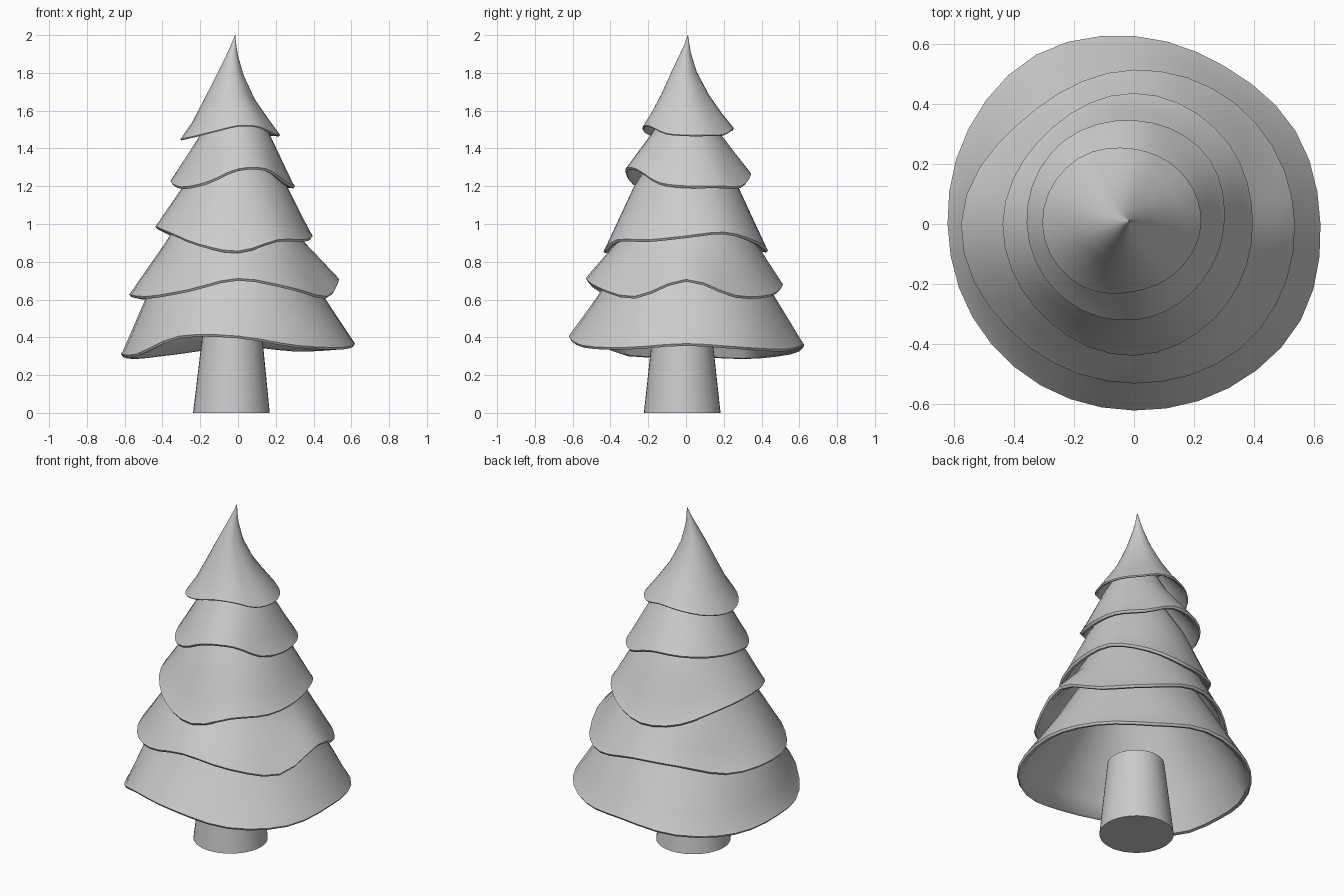
import bpy, bmesh, math

if "Cube" in bpy.data.objects:
    bpy.data.objects.remove(bpy.data.objects["Cube"])

SEG = 36


def cyclic(vals, a):
    """Smooth cyclic interpolation of evenly spaced values around the circle."""
    n = len(vals)
    u = a / (2 * math.pi) * n
    i = int(math.floor(u))
    t = u - i
    p0, p1, p2, p3 = (vals[(i + k) % n] for k in (-1, 0, 1, 2))
    return p1 + 0.5 * t * (p2 - p0 + t * (2 * p0 - 5 * p1 + 4 * p2 - p3
                                          + t * (3 * (p1 - p2) + p3 - p0)))


def loft(name, rings):
    """Skin a list of rings and cap both ends; a ring is angle -> (x, y, z)."""
    bm = bmesh.new()
    loops = [[bm.verts.new(f(2 * math.pi * k / SEG)) for k in range(SEG)] for f in rings]
    for a, b in zip(loops, loops[1:]):
        for k in range(SEG):
            j = (k + 1) % SEG
            bm.faces.new((a[k], a[j], b[j], b[k]))
    bm.faces.new(loops[0])
    bm.faces.new(loops[-1])
    bmesh.ops.recalc_face_normals(bm, faces=bm.faces)
    me = bpy.data.meshes.new(name)
    bm.to_mesh(me)
    bm.free()
    ob = bpy.data.objects.new(name, me)
    bpy.context.collection.objects.link(ob)
    bpy.context.view_layer.objects.active = ob
    ob.select_set(True)
    bpy.ops.object.shade_smooth_by_angle(angle=math.radians(50))
    ob.select_set(False)


def circle(r, z, x=-0.015, y=0.0):
    return lambda a: (x + r * math.cos(a), y + r * math.sin(a), z)


def rim(rad, hgt, dr=0.0, dz=0.0):
    """Wavy lower edge of a tier."""
    def f(a):
        r = cyclic(rad, a) + dr
        return (r * math.cos(a), r * math.sin(a), cyclic(hgt, a) + dz)
    return f


def mix(f, g, t):
    return lambda a: tuple(p + (q - p) * t for p, q in zip(f(a), g(a)))


def lip(rad, hgt, s=1.0):
    """Thin chamfered edge, outside to inside."""
    return [rim(rad, hgt, -0.010 * s, 0.026 * s), rim(rad, hgt, 0, 0.012 * s),
            rim(rad, hgt, -0.008 * s, 0), rim(rad, hgt, -0.026 * s, 0.004 * s)]


# tier: hidden top (r, z), shoulder (r, z),
# rim radius every 30 or 45 degrees from +x, rim height every 30 degrees
tiers = [
    ("branches_bottom", (0.30, 0.90), (0.47, 0.615),
     [.62, .62, .605, .625, .65, .635, .62, .62, .62, .62, .63, .64],
     [.355, .335, .325, .35, .31, .285, .30, .30, .395, .395, .345, .335]),
    ("branches_lower", (0.22, 1.15), (0.37, 0.90),
     [.535, .525, .513, .505, .575, .54, .53, .545],
     [.695, .61, .615, .67, .655, .60, .615, .605, .64, .70, .655, .605]),
    ("branches_middle", (0.15, 1.40), (0.275, 1.20),
     [.395, .415, .435, .42, .437, .43, .438, .41],
     [.925, .945, .90, .85, .87, .94, .975, .95, .885, .845, .905, .905]),
    ("branches_upper", (0.10, 1.62), (0.18, 1.48),
     [.30, .333, .345, .363, .357, .34, .32, .297],
     [1.19, 1.19, 1.19, 1.25, 1.25, 1.235, 1.215, 1.185, 1.21, 1.28, 1.28, 1.21]),
]
WALL = 0.025
for name, top, mid, rad, hgt in tiers:
    edge_rings = lip(rad, hgt)
    shoulder = circle(*mid)
    inner = circle(mid[0] - WALL, mid[1] - WALL / 2)
    loft(name, [circle(*top), shoulder, mix(shoulder, edge_rings[0], 0.33),
                mix(shoulder, edge_rings[0], 0.67)] + edge_rings
         + [mix(edge_rings[-1], inner, 0.33), mix(edge_rings[-1], inner, 0.67),
            inner, circle(top[0] - WALL, top[1] - WALL)])

# pointed top tier, bending slightly on its way up
rad = [.223, .232, .25, .29, .305, .275, .225, .214]
hgt = [1.465, 1.465, 1.47, 1.50, 1.49, 1.46, 1.443, 1.455, 1.485, 1.515, 1.51, 1.475]
edge = rim(rad, hgt, -0.004, 0.012)


def tip(t, f, dx, dy):
    def ring(a):
        x, y, z = edge(a)
        return (-0.015 + (x + 0.015) * f + dx, 0.01 + (y - 0.01) * f + dy,
                2.0 + (z - 2.0) * t)
    return ring


edge_rings = lip(rad, hgt, 0.5)
loft("branches_top", [tip(0, .004, 0, 0), tip(.1, .055, -.007, -.005),
                      tip(.2, .12, -.014, -.012), tip(.4, .28, -.022, -.02),
                      tip(.65, .53, -.02, -.015), tip(.85, .78, -.006, -.007)]
     + edge_rings + [mix(edge_rings[-1], circle(0.12, 1.64, -0.035), 0.5),
                     circle(0.12, 1.64, -0.035)])

# tapered trunk ending just inside the lowest skirt
loft("trunk", [circle(0.203, 0, -0.035, -0.02), circle(0.155, 0.44, -0.03, -0.02)])
